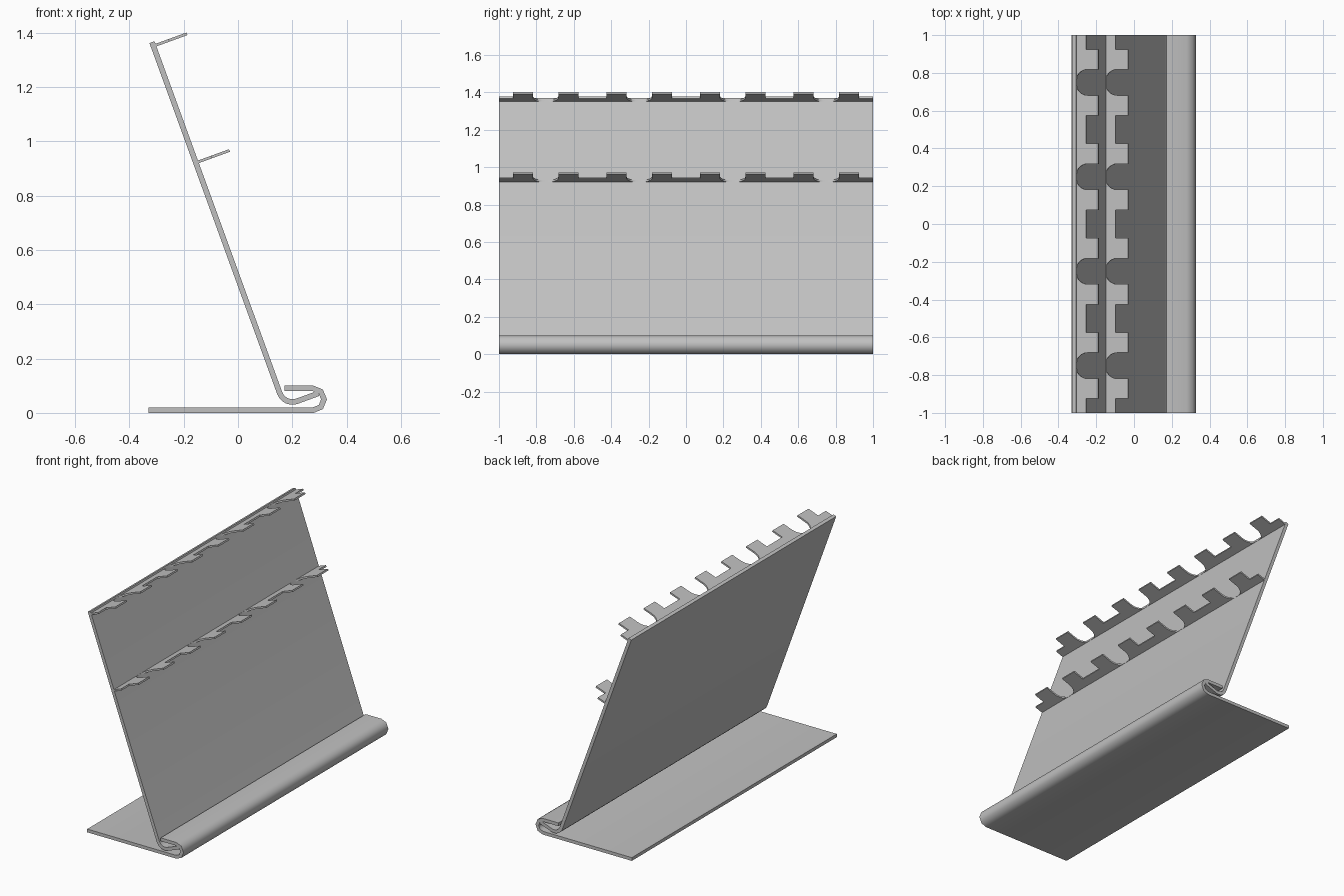
import bpy, bmesh
from math import sin, cos, pi, radians
from mathutils import Vector, Matrix

cube = bpy.data.objects.get("Cube")
if cube:
    bpy.data.objects.remove(cube, do_unlink=True)

# Single grey material
grey = bpy.data.materials.new("grey_plastic")
grey.use_nodes = True
colour = (0.53, 0.53, 0.53, 1)
grey.diffuse_color = colour
grey.node_tree.nodes["Principled BSDF"].inputs["Base Color"].default_value = colour

TILT = radians(20)
ALONG = Vector((-sin(TILT), cos(TILT)))   # up the panel, in x-z
OUT = Vector((cos(TILT), sin(TILT)))      # out of the panel, in x-z
THICK = 0.02


def arc(centre, r, a0, a1, n):
    """Points on an arc, angles in degrees."""
    angles = [radians(a0 + (a1 - a0) * i / n) for i in range(n + 1)]
    return [Vector((centre[0] + r * cos(a), centre[1] + r * sin(a))) for a in angles]


def thicken(path, t):
    """Closed outline of a mitred strip along a centre line."""
    left, right = [], []
    for i, p in enumerate(path):
        d0 = (p - path[i - 1]).normalized() if i else None
        d1 = (path[i + 1] - p).normalized() if i < len(path) - 1 else None
        d0, d1 = d0 or d1, d1 or d0
        m = (d0 + d1).normalized()
        offset = Vector((-m.y, m.x)) * (t / 2 / m.dot(d0))
        left.append(p + offset)
        right.append(p - offset)
    return left + right[::-1]


def extrude(name, points, vector):
    """Solid made by sweeping a flat outline along a vector."""
    bm = bmesh.new()
    face = bm.faces.new([bm.verts.new(p) for p in points])
    swept = bmesh.ops.extrude_face_region(bm, geom=[face], use_keep_orig=True)["geom"]
    bmesh.ops.translate(bm, vec=vector,
                        verts=[g for g in swept if isinstance(g, bmesh.types.BMVert)])
    bmesh.ops.recalc_face_normals(bm, faces=bm.faces[:])
    mesh = bpy.data.meshes.new(name)
    bm.to_mesh(mesh)
    bm.free()
    mesh.materials.append(grey)
    obj = bpy.data.objects.new(name, mesh)
    bpy.context.collection.objects.link(obj)
    bpy.ops.object.select_all(action="DESELECT")
    obj.select_set(True)
    bpy.context.view_layer.objects.active = obj
    bpy.ops.object.shade_smooth_by_angle(angle=radians(50))
    return obj


def bent_sheet(name, path):
    outline = thicken(path, THICK)
    return extrude(name, [(p.x, -1, p.y) for p in outline], (0, 2, 0))


# Base plate with its front edge rolled back over itself
base_path = [Vector((-0.33, 0.01))]
base_path += arc((0.277, 0.05), 0.04, -90, 90, 4)
base_path += [Vector((0.172, 0.09))]
bent_sheet("base_plate", base_path)

# Leaning panel with a hooked foot held by the roll
top = Vector((-0.317, 1.366))
bend_start = top - ALONG * 1.376
hook = arc(bend_start + OUT * 0.05, 0.05, 200, 290, 6)
bent_sheet("leaning_panel", [top] + hook + [hook[-1] + OUT * 0.083])

# Outline of a notched ledge: (distance along the ledge, distance out)
TIP, NOTCH, HALF = 0.122, 0.052, 0.0685
edge = [(-1, NOTCH)]
for i in range(4):
    c = -0.75 + 0.5 * i
    edge += [(c - 0.175, NOTCH), (c - 0.175, TIP), (c - HALF, TIP)]
    for k in range(13):
        a = pi * k / 12
        edge.append((c - HALF * cos(a), max(0.001, 0.062 - HALF * sin(a))))
    edge += [(c + HALF, TIP), (c + 0.175, TIP), (c + 0.175, NOTCH)]
edge += [(1, NOTCH), (1, -0.008), (-1, -0.008)]

# Two matching ledges on the panel face
for name, height in (("upper_ledge", 1.347), ("lower_ledge", 0.917)):
    root = top - ALONG * ((top.y - height) / ALONG.y) + OUT * THICK / 2
    points = [(root.x + OUT.x * u, y, root.y + OUT.y * u) for y, u in edge]
    extrude(name, points, (ALONG.x * 0.01, 0, ALONG.y * 0.01))
